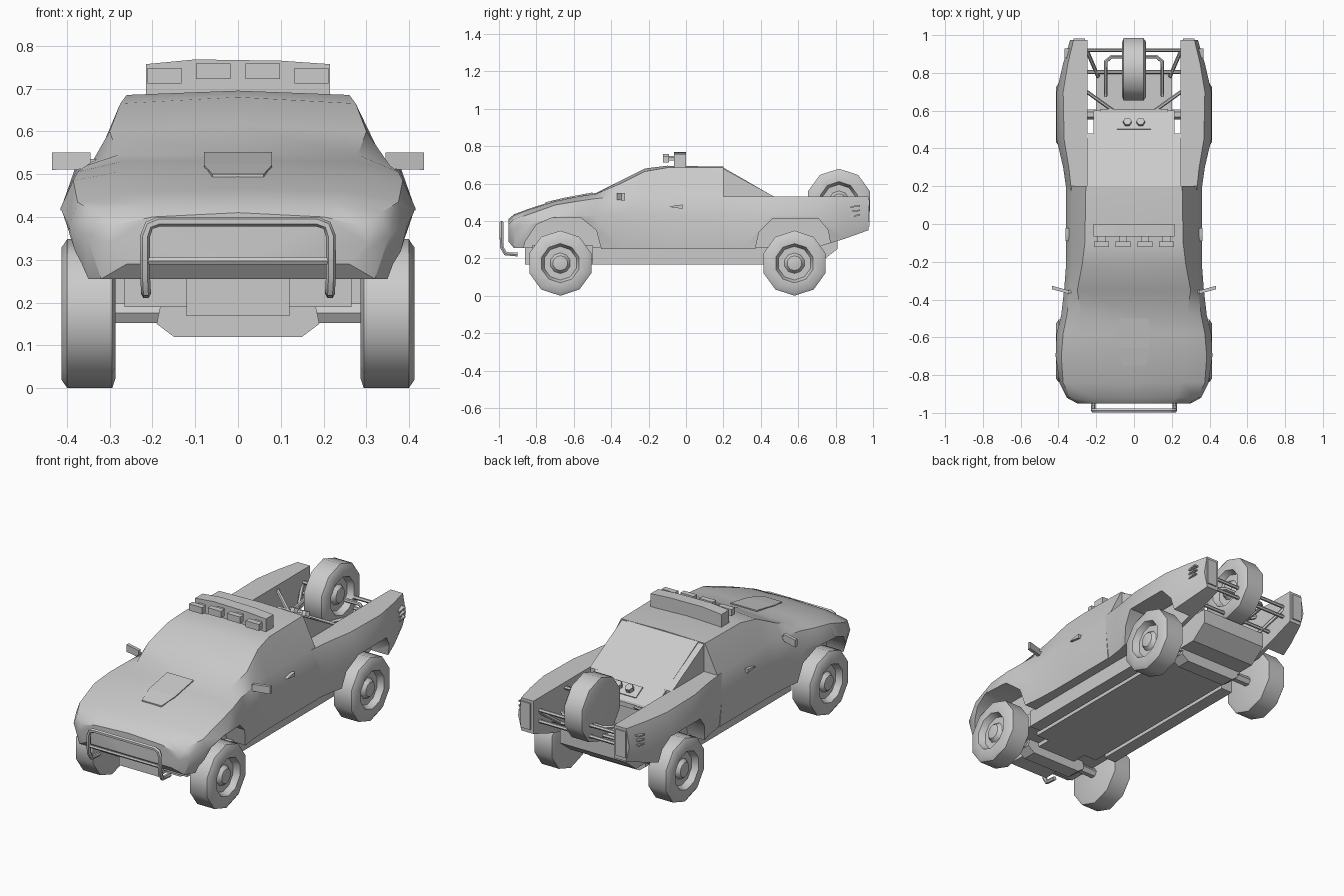
import bpy
import bmesh
import math
from mathutils import Vector, Matrix

cube = bpy.data.objects.get("Cube")
if cube:
    bpy.data.objects.remove(cube, do_unlink=True)

grey = bpy.data.materials.new("plain_grey")
grey.use_nodes = True
GREY = (0.6, 0.6, 0.6, 1)
grey.diffuse_color = GREY
for node in grey.node_tree.nodes:
    if node.type == 'BSDF_PRINCIPLED':
        node.inputs["Base Color"].default_value = GREY


def activate(obj):
    bpy.ops.object.select_all(action='DESELECT')
    obj.select_set(True)
    bpy.context.view_layer.objects.active = obj


def finish(name, bm, angle=None):
    bmesh.ops.recalc_face_normals(bm, faces=bm.faces)
    mesh = bpy.data.meshes.new(name)
    bm.to_mesh(mesh)
    bm.free()
    mesh.materials.append(grey)
    obj = bpy.data.objects.new(name, mesh)
    bpy.context.collection.objects.link(obj)
    if angle:
        smooth(obj, angle)
    return obj


def smooth(obj, angle):
    activate(obj)
    bpy.ops.object.shade_smooth_by_angle(angle=math.radians(angle))


def loft(name, rings, angle=None):
    """Skin closed rings of equal length and cap both ends."""
    bm = bmesh.new()
    rows = [[bm.verts.new(p) for p in ring] for ring in rings]
    n = len(rows[0])
    for a, b in zip(rows, rows[1:]):
        for i in range(n):
            j = (i + 1) % n
            bm.faces.new((a[i], a[j], b[j], b[i]))
    bm.faces.new(rows[0])
    bm.faces.new(rows[-1])
    return finish(name, bm, angle)


def side_prism(name, outline, x0, x1):
    return loft(name, [[(x, y, z) for y, z in outline] for x in (x0, x1)])


def front_prism(name, outline, y0, y1):
    return loft(name, [[(x, y, z) for x, z in outline] for y in (y0, y1)])


def box(name, x0, x1, y0, y1, z0, z1):
    return side_prism(name, [(y0, z0), (y1, z0), (y1, z1), (y0, z1)], x0, x1)


def tube(name, points, radius):
    curve = bpy.data.curves.new(name, 'CURVE')
    curve.dimensions = '3D'
    curve.bevel_depth = radius
    curve.bevel_resolution = 1
    curve.use_fill_caps = True
    spline = curve.splines.new('POLY')
    spline.points.add(len(points) - 1)
    for p, co in zip(spline.points, points):
        p.co = (*co, 1)
    curve.materials.append(grey)
    obj = bpy.data.objects.new(name, curve)
    bpy.context.collection.objects.link(obj)
    activate(obj)
    bpy.ops.object.convert(target='MESH')
    smooth(bpy.context.view_layer.objects.active, 50)


def wheel(name, centre, side):
    """Ten-sided tyre with a sunken rim and domed hub."""
    profile = [(-.063, 0), (-.063, .15), (-.055, .174), (.05, .174), (.063, .155),
               (.063, .105), (.03, .09), (.03, .055), (.05, .04), (.058, 0)]
    bm = bmesh.new()
    verts = [bm.verts.new((x * side, 0, r)) for x, r in profile]
    edges = [bm.edges.new(pair) for pair in zip(verts, verts[1:])]
    bmesh.ops.spin(bm, geom=verts + edges, cent=(0, 0, 0), axis=(1, 0, 0),
                   angle=math.tau, steps=10)
    bmesh.ops.remove_doubles(bm, verts=bm.verts, dist=.0005)
    bmesh.ops.translate(bm, verts=bm.verts, vec=centre)
    finish(name, bm, 40)


def cut(obj, cutters):
    for cutter in cutters:
        mod = obj.modifiers.new("arch", 'BOOLEAN')
        mod.operation = 'DIFFERENCE'
        mod.solver = 'EXACT'
        mod.object = cutter
        activate(obj)
        bpy.ops.object.modifier_apply(modifier=mod.name)
        bpy.data.objects.remove(cutter, do_unlink=True)


# Cab and hood: y, floor z, then half-width and height of belt, shoulder, roof edge, crown
stations = [
    (-.95, .29, .26, .30, .34, .29, .38, .20, .40, .41),
    (-.92, .255, .32, .355, .36, .335, .41, .22, .43, .435),
    (-.84, .255, .365, .395, .38, .375, .435, .25, .46, .465),
    (-.70, .255, .385, .415, .42, .385, .485, .28, .505, .51),
    (-.58, .25, .38, .41, .43, .375, .505, .27, .53, .533),
    (-.48, .25, .365, .385, .43, .355, .52, .28, .545, .55),
    (-.35, .25, .35, .37, .43, .34, .53, .30, .60, .615),
    (-.22, .25, .345, .36, .43, .33, .535, .275, .665, .68),
    (-.1, .25, .345, .36, .43, .33, .53, .26, .685, .695),
    (.2, .25, .345, .36, .43, .33, .53, .255, .685, .69)]
rings = []
for y, f, ws, wm, zm, wb, zb, wt, zt, zc in stations:
    half = [(ws, f), (wm, zm), (wb, zb), (wt, zt)]
    ring = [(0, f)] + half + [(0, zc)] + [(-x, z) for x, z in reversed(half)]
    rings.append([(x, y, z) for x, z in ring])
cab = loft("cab_and_hood", rings)
front_arch = [(-.88, .2), (-.86, .29), (-.80, .38), (-.72, .415), (-.56, .415),
              (-.48, .35), (-.44, .2)]
cut(cab, [side_prism("arch_cutter", front_arch, s * .25, s * .6) for s in (-1, 1)])
smooth(cab, 35)

# Sloped rear deck behind the cab
side_prism("rear_deck", [(.15, .25), (.6, .25), (.6, .455), (.2, .685), (.15, .685)], -.215, .215)
for s, side in ((1, "left"), (-1, "right")):
    loft(side + "_deck_gusset", [[(s * .2, y, .5), (s * .25, y, .5), (s * x, y, z), (s * .2, y, z)]
                                 for y, x, z in ((.19, .25, .685), (.48, .25, .525))])
box("deck_bar", -.18, .18, .59, .61, .44, .465)
side_prism("filler_plate", [(.50, .51), (.56, .475), (.564, .482), (.504, .517)], -.09, .09)
for x in (-.035, .035):
    tube("filler_cap", [(x, .525, .48), (x, .545, .52)], .022)

# Bed sides with wheel arches: y, rail half-width, widest half-width, lower edge
rear_arch = [(.36, .2), (.39, .34), (.46, .41), (.71, .41), (.76, .35), (.785, .2)]
bed = [(.16, .33, .355, .25), (.3, .345, .375, .25), (.45, .37, .41, .25),
       (.7, .375, .41, .26), (.85, .35, .375, .305), (.975, .32, .338, .35)]
for s, side in ((1, "left"), (-1, "right")):
    panel = loft(side + "_bed_side", [
        [(s * x, y, z) for x, z in ((.245, low), (wide - .02, low), (wide, .43),
                                    (rail, .53), (.245, .53))]
        for y, rail, wide, low in bed])
    cut(panel, [side_prism("arch_cutter", rear_arch, s * .27, s * .6)])
    smooth(panel, 35)
    # Tail lamp, vents, door handle and mirror
    box(side + "_tail_lamp", s * .26, s * .32, .974, .982, .37, .515)
    for i in range(3):
        z = .42 + i * .025
        side_prism(side + "_vent", [(.88, z), (.93, z + .008), (.93, z + .016), (.88, z + .008)],
                   s * .34, s * .368)
    side_prism(side + "_handle", [(-.09, .475), (-.02, .465), (-.02, .487), (-.06, .483)],
               s * .34, s * .362)
    loft(side + "_mirror", [[(s * x, y, z), (s * x, y + .018, z), (s * x, y + .018, .55),
                             (s * x, y, .55)] for x, y, z in ((.345, -.37, .512), (.435, -.345, .51))])
    box(side + "_mirror_arm", s * .32, s * .36, -.365, -.35, .52, .535)
    # Wheels
    for y, end in ((-.672, "front"), (.58, "rear")):
        wheel(side + "_" + end + "_wheel", (s * .349, y, .174), s)
    # Rear frame struts
    tube(side + "_frame_strut", [(s * .25, .92, .45), (s * .19, .78, .34)], .01)
    tube(side + "_deck_strut", [(s * .11, .6, .45), (s * .25, .7, .5)], .01)

# Spare wheel and its carrier
wheel("spare_wheel", (0, .818, .505), 1)
for y, z in ((.92, .46), (.92, .40), (.805, .36)):
    tube("rear_cross_bar", [(-.26, y, z), (.26, y, z)], .01)
tube("spare_carrier", [(-.15, .68, .34), (-.15, .68, .42), (-.15, .86, .45), (-.12, .885, .45),
                       (.12, .885, .45), (.15, .86, .45), (.15, .68, .42), (.15, .68, .34)], .01)

# Chassis, tank and axles
box("floor_pan", -.2, .2, -.55, .62, .168, .26)
for s in (-1, 1):
    box("frame_rail", s * .22, s * .29, -.5, .45, .168, .26)
side_prism("rear_tank", [(.6, .18), (.72, .18), (.81, .25), (.81, .33), (.6, .33)], -.2, .2)
box("front_subframe", -.265, .265, -.82, -.5, .19, .27)
box("engine_guard", -.12, .12, -.86, -.55, .168, .27)
axle = [(-.18, .2), (-.19, .15), (-.15, .12), (.15, .12), (.19, .15), (.18, .2)]
for y, end in ((-.672, "front"), (.58, "rear")):
    front_prism(end + "_axle_case", axle, y - .04, y + .04)
    tube(end + "_axle", [(-.3, y, .175), (.3, y, .175)], .026)

# Bull bar
loop = [(.215, -.9, .22), (.215, -.965, .225), (.217, -.985, .26), (.217, -.987, .355),
        (.208, -.987, .38), (.185, -.987, .389)]
tube("bull_bar", loop + [(-x, y, z) for x, y, z in reversed(loop)], .0115)
tube("bull_bar_cross", [(-.215, -.985, .297), (.215, -.985, .297)], .009)

# Hood scoop
loft("hood_scoop", [[(-w, y, z - .04), (w, y, z - .04), (w, y, z), (-w, y, z)]
                    for w, y, z in ((.06, -.75, .50), (.08, -.66, .522), (.08, -.5, .552))])

# Roof light bar with four lamps
front_prism("light_bar", [(-.215, .68), (.215, .68), (.215, .757), (.1, .765), (-.1, .768),
                          (-.215, .757)], -.065, 0)
for x, z in ((-.172, .712), (-.058, .722), (.058, .722), (.172, .712)):
    box("roof_lamp", x - .04, x + .04, -.122, -.092, z, z + .036)
    box("lamp_stem", x - .02, x + .02, -.1, -.05, z + .01, z + .026)
